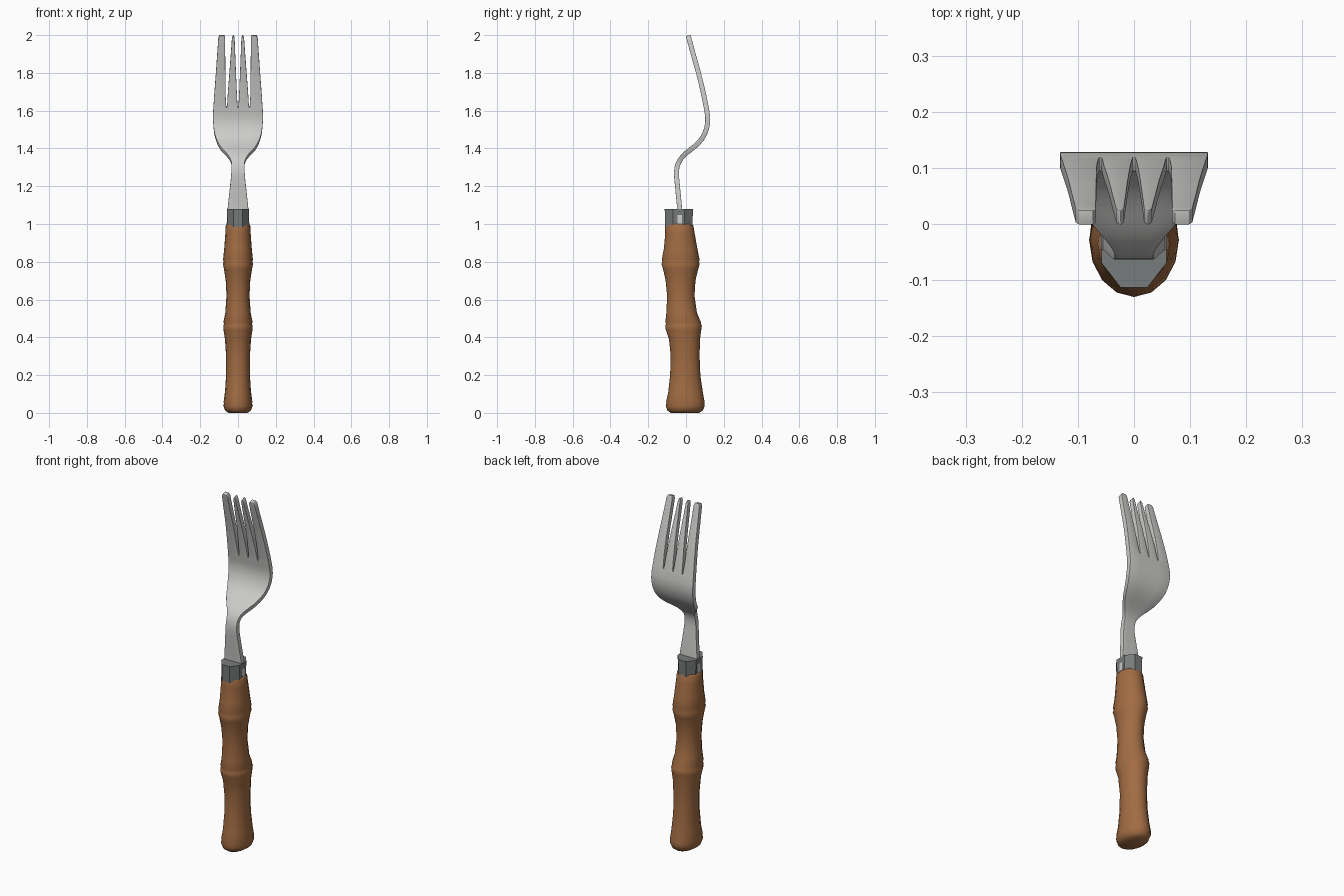
import bpy, bmesh, math

cube = bpy.data.objects.get("Cube")
if cube:
    bpy.data.objects.remove(cube)


def material(name, colour, metallic=0.0, rough=0.5):
    m = bpy.data.materials.new(name)
    m.use_nodes = True
    m.diffuse_color = (*colour, 1)
    node = m.node_tree.nodes["Principled BSDF"]
    node.inputs["Base Color"].default_value = (*colour, 1)
    node.inputs["Roughness"].default_value = rough
    return m


wood = material("warm wood", (0.36, 0.15, 0.056))
steel = material("pale steel", (0.6, 0.6, 0.59))
dark_steel = material("dark steel", (0.19, 0.2, 0.2))


def finish(name, bm, mat, angle):
    bmesh.ops.recalc_face_normals(bm, faces=bm.faces)
    me = bpy.data.meshes.new(name)
    bm.to_mesh(me)
    bm.free()
    me.materials.append(mat)
    ob = bpy.data.objects.new(name, me)
    bpy.context.collection.objects.link(ob)
    bpy.ops.object.select_all(action="DESELECT")
    ob.select_set(True)
    bpy.context.view_layer.objects.active = ob
    if angle:
        bpy.ops.object.shade_smooth_by_angle(angle=math.radians(angle))
    return ob


def loft(name, rings, sides, mat, angle, turn=0.0):
    """Stack of ellipses given as (z, half width, front y, back y)."""
    bm = bmesh.new()
    loops = []
    for z, rx, front, back in rings:
        cy, ry = (front + back) / 2, (back - front) / 2
        angles = [math.tau * (i + turn) / sides for i in range(sides)]
        loops.append([bm.verts.new((rx * math.cos(a), cy + ry * math.sin(a), z))
                      for a in angles])
    for a, b in zip(loops, loops[1:]):
        for i in range(sides):
            j = (i + 1) % sides
            bm.faces.new((a[i], a[j], b[j], b[i]))
    bm.faces.new(loops[0])
    bm.faces.new(loops[-1])
    return finish(name, bm, mat, angle)


def curve(points, z):
    """Smooth curve through (z, value) points."""
    n = len(points)
    i = max(k for k in range(n - 1) if points[k][0] <= z or k == 0)
    (z0, v0), (z1, v1) = points[i], points[i + 1]

    def slope(k):
        a, b = points[max(k - 1, 0)], points[min(k + 1, n - 1)]
        return (b[1] - a[1]) / (b[0] - a[0])

    d = z1 - z0
    t = min(max((z - z0) / d, 0), 1)
    return ((1 + 2 * t) * (1 - t) ** 2 * v0 + t * (1 - t) ** 2 * d * slope(i)
            + t * t * (3 - 2 * t) * v1 + t * t * (t - 1) * d * slope(i + 1))


# Bamboo-like handle with two grooved knuckles and a rounded foot
loft("handle", [
    (0.0, 0.05, -0.08, 0.07), (0.012, 0.068, -0.098, 0.088),
    (0.035, 0.077, -0.107, 0.099), (0.052, 0.075, -0.104, 0.099),
    (0.06, 0.076, -0.105, 0.098), (0.11, 0.069, -0.094, 0.089),
    (0.2, 0.063, -0.084, 0.076), (0.3, 0.063, -0.081, 0.072),
    (0.39, 0.069, -0.09, 0.074), (0.44, 0.077, -0.107, 0.081),
    (0.462, 0.078, -0.11, 0.084), (0.47, 0.074, -0.106, 0.08),
    (0.482, 0.077, -0.109, 0.078), (0.53, 0.067, -0.104, 0.058),
    (0.62, 0.061, -0.1, 0.045), (0.7, 0.065, -0.108, 0.05),
    (0.76, 0.074, -0.121, 0.064), (0.788, 0.08, -0.13, 0.073),
    (0.798, 0.076, -0.125, 0.069), (0.812, 0.079, -0.128, 0.072),
    (0.87, 0.073, -0.117, 0.06), (0.95, 0.067, -0.11, 0.046),
    (0.99, 0.065, -0.11, 0.039), (1.002, 0.058, -0.105, 0.032),
], 16, wood, 60)

# Faceted metal collar
loft("collar", [(0.985, 0.06, -0.116, 0.04), (1.08, 0.063, -0.119, 0.043)],
     8, dark_steel, 0, turn=0.5)

# Fork head: side bend and half-width along its height
bend = [(1.0, -0.033), (1.08, -0.034), (1.2, -0.045), (1.28, -0.05), (1.33, -0.037),
        (1.37, -0.005), (1.41, 0.045), (1.45, 0.083), (1.5, 0.107), (1.55, 0.115),
        (1.6, 0.11), (1.7, 0.09), (1.8, 0.066), (1.9, 0.038), (2.0, 0.011)]
outline = [(1.0, 0.06), (1.08, 0.055), (1.2, 0.042), (1.28, 0.035), (1.33, 0.037),
           (1.36, 0.055), (1.4, 0.092), (1.45, 0.117), (1.5, 0.128), (1.57, 0.132),
           (1.65, 0.128), (1.8, 0.117), (1.9, 0.11), (2.0, 0.103)]
ROOT, TIP = 1.62, 1.998
heights = [1.0 + (ROOT - 1.0) * i / 36 for i in range(36)]
heights += [ROOT + (1.985 - ROOT) * i / 14 for i in range(15)] + [TIP]

bm = bmesh.new()
rows = []
for z in heights:
    w, y = curve(outline, z), curve(bend, z)
    slot = 0.002 + 0.0165 * max(0, (z - ROOT) / (TIP - ROOT)) ** 0.85
    gap = 0.06 * min(1, w / 0.125)
    pinch = 0.005 if z == TIP else 0
    edges = [-w] + [g + s * slot for g in (-gap, 0, gap) for s in (-1, 1)] + [w]
    # Odd edges close a tine, even edges open one
    rows.append([bm.verts.new((x + (-pinch if k % 2 else pinch), y, z))
                 for k, x in enumerate(edges)])
for z, a, b in zip(heights, rows, rows[1:]):
    for k in range(7):
        if k % 2 == 0 or z < ROOT - 0.001:
            bm.faces.new((a[k], a[k + 1], b[k + 1], b[k]))
head = finish("fork_head", bm, steel, 50)
thick = head.modifiers.new("thickness", "SOLIDIFY")
thick.thickness = 0.026
thick.offset = 0
bevel = head.modifiers.new("soft_edges", "BEVEL")
bevel.width = 0.007
bevel.segments = 3
bevel.limit_method = "ANGLE"
bevel.angle_limit = math.radians(50)
